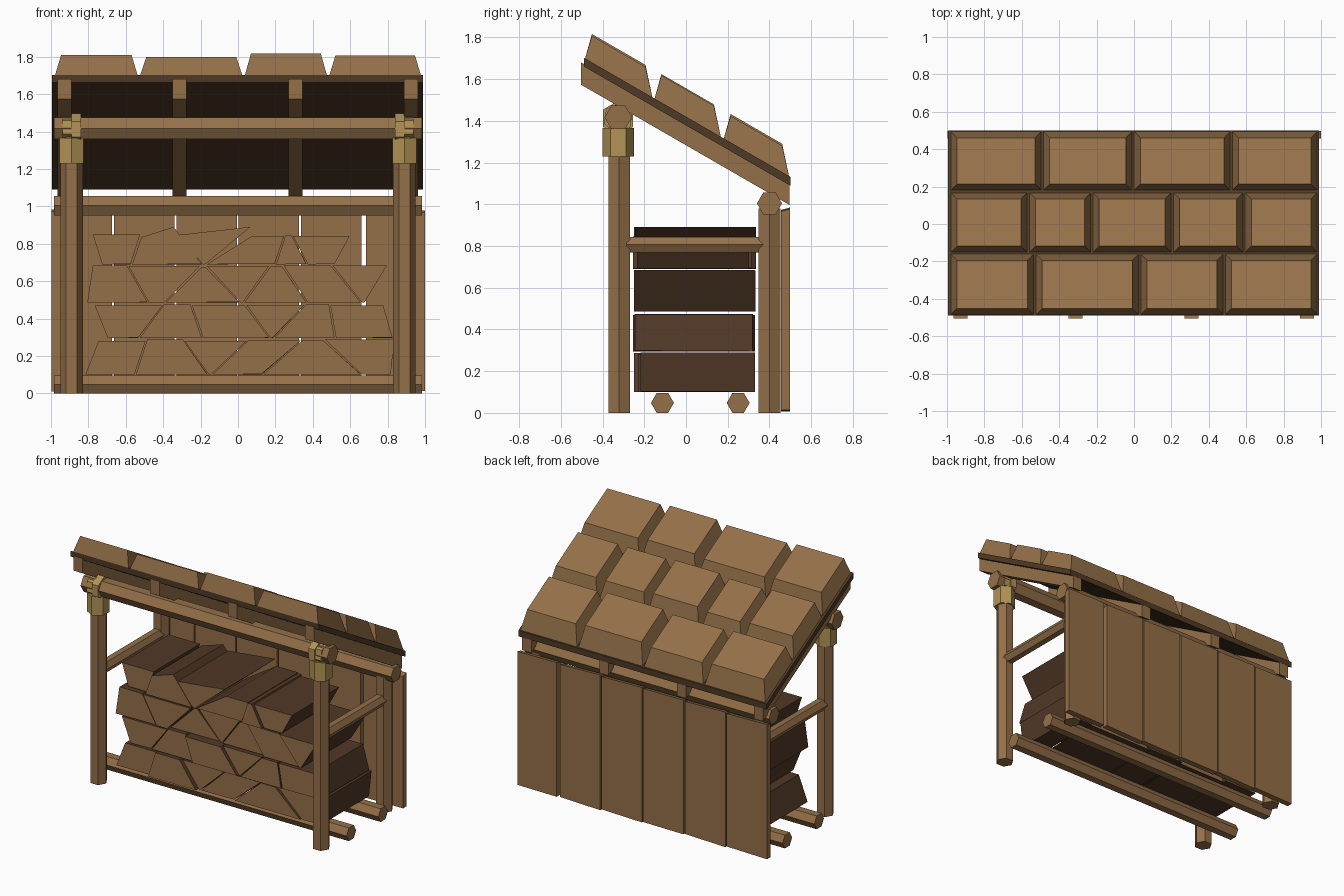
import bpy, bmesh, math, random

if "Cube" in bpy.data.objects:
    bpy.data.objects.remove(bpy.data.objects["Cube"])

random.seed(4)


def material(name, rgb):
    m = bpy.data.materials.new(name)
    m.diffuse_color = (*rgb, 1)
    m.use_nodes = True
    m.node_tree.nodes["Principled BSDF"].inputs["Base Color"].default_value = m.diffuse_color
    return m


WOOD = material("wood", (0.296, 0.163, 0.066))
BARK = material("dark bark", (0.082, 0.040, 0.020))
SHEET = material("dark roof board", (0.078, 0.042, 0.018))
ROPE = material("rope", (0.448, 0.296, 0.092))


def loft(name, ring_a, ring_b, *mats):
    """Closed solid between two rings of points; caps use the last material."""
    bm = bmesh.new()
    a = [bm.verts.new(p) for p in ring_a]
    b = [bm.verts.new(p) for p in ring_b]
    n = len(a)
    for i in range(n):
        j = (i + 1) % n
        bm.faces.new((a[i], a[j], b[j], b[i]))
    for cap in (a, b):
        bm.faces.new(cap).material_index = len(mats) - 1
    bmesh.ops.recalc_face_normals(bm, faces=bm.faces)
    me = bpy.data.meshes.new(name)
    bm.to_mesh(me)
    bm.free()
    for m in mats:
        me.materials.append(m)
    ob = bpy.data.objects.new(name, me)
    bpy.context.collection.objects.link(ob)
    return ob


def rod(name, axis, centre, lo, hi, r, mat=WOOD, phase=0):
    """Six-sided rod along an axis; centre gives the other two coordinates."""
    rings = []
    for t in (lo, hi):
        ring = []
        for k in range(6):
            ang = math.radians(60 * k + phase)
            p = [centre[0] + r * math.cos(ang), centre[1] + r * math.sin(ang)]
            p.insert("xyz".index(axis), t)
            ring.append(p)
        rings.append(ring)
    return loft(name, *rings, mat)


def roof_z(y):
    return 1.42 - 0.577 * y


def sloped(name, x0, x1, y0, y1, low, high, inset, mat):
    """Block that follows the roof slope, its top inset on all sides."""
    def ring(d, h):
        return [(x, y, roof_z(y) + h) for x, y in
                ((x0 + d, y0 + d), (x1 - d, y0 + d), (x1 - d, y1 - d), (x0 + d, y1 - d))]
    return loft(name, ring(0, low), ring(inset, high), mat)


# posts, side rails and rope lashings
for s, side in ((-1, "left"), (1, "right")):
    rod(f"front_post_{side}", "z", (s * 0.89, -0.32), 0, 1.38, 0.06)
    rod(f"back_post_{side}", "z", (s * 0.89, 0.40), 0, 0.98, 0.06)
    rod(f"side_rail_{side}", "y", (s * 0.89, 0.807), -0.285, 0.37, 0.043)
    rod(f"rope_collar_{side}", "z", (s * 0.89, -0.325), 1.23, 1.365, 0.075, ROPE, 30)
    rod(f"rope_outer_loop_{side}", "x", (-0.325, 1.413), s * 0.89, s * 0.938, 0.073, ROPE, 22)
    rod(f"rope_inner_loop_{side}", "x", (-0.325, 1.413), s * 0.84, s * 0.89, 0.083, ROPE, 30)

# long beams and ground rails
for name, y, z, r in (("front_beam", -0.325, 1.417, 0.066), ("back_beam", 0.40, 1.004, 0.06),
                      ("front_ground_rail", -0.113, 0.048, 0.055),
                      ("back_ground_rail", 0.25, 0.048, 0.055)):
    rod(name, "x", (y, z), -0.985, 0.985, r)

# back wall boards
for i in range(6):
    x0 = -1 + i / 3 + 0.004
    x1 = x0 + 0.323
    if i == 5:
        x0, x1 = 0.685, 1.0
    tilt = random.uniform(-0.006, 0.006)
    rings = [[(x0, y, 0.012 + tilt), (x1, y, 0.012 - tilt),
              (x1, y, z + tilt), (x0, y, z - tilt)]
             for y, z in ((0.456, 0.968), (0.498, 0.979))]
    loft("back_board", *rings, WOOD)

# roof: rafters, sheet, and three rows of bevelled shingles
for x in (-0.927, -0.312, 0.308, 0.925):
    sloped("rafter", x - 0.037, x + 0.037, -0.504, 0.497, -0.137, -0.03, 0, WOOD)
sloped("roof_sheet", -0.995, 0.99, -0.49, 0.5, -0.042, 0.0, 0, SHEET)
ROWS = (
    (-0.485, -0.16, (-0.985, -0.53, 0.03, 0.482, 0.985)),
    (-0.152, 0.168, (-0.985, -0.565, -0.225, 0.205, 0.588, 0.985)),
    (0.18, 0.495, (-0.985, -0.49, -0.005, 0.52, 0.985)),
)
LIFT = (0.128, 0.118, 0.136, 0.127, 0.13)
for y0, y1, cuts in ROWS:
    for i in range(len(cuts) - 1):
        sloped("roof_shingle", cuts[i] + 0.005, cuts[i + 1] - 0.005,
               y0, y1, -0.005, LIFT[i], 0.034, WOOD)

# stacked split logs: each row is a list of seams (top x, bottom x)
STACK = (
    (0.10, 0.29, ((-.75, -.82), (-.49, -.55), (-.29, -.16), (.05, -.14),
                  (.34, .13), (.46, .66), (.84, .82))),
    (0.295, 0.48, ((-.77, -.70), (-.40, -.53), (-.25, -.19), (.04, .17),
                   (.36, .19), (.49, .52), (.78, .83))),
    (0.485, 0.685, ((-.78, -.81), (-.59, -.48), (-.20, -.39), (-.17, .01),
                    (.17, .03), (.24, .37), (.50, .66), (.80, .68))),
    (0.69, 0.85, ((-.78, -.73), (-.52, -.57), (-.34, -.19), (.07, -.17),
                  (.25, .20), (.29, .37), (.60, .52))),
)
for z0, z1, seams in STACK:
    for i in range(len(seams) - 1):
        (ta, ba), (tb, bb) = seams[i], seams[i + 1]
        za = zb = z1 - random.uniform(0, 0.012)
        if z0 > 0.6 and i in (1, 2):      # two taller logs on top
            za, zb = (0.835, 0.89) if i == 1 else (0.845, 0.89)
        g = 0.004
        front = random.uniform(-0.255, -0.215)
        back = random.uniform(0.30, 0.335)
        rings = [[(ba + g, y, z0), (bb - g, y, z0 + random.uniform(0, 0.004)),
                  (tb - g, y, zb), (ta + g, y, za)] for y in (front, back)]
        loft("split_log", *rings, BARK, WOOD)
